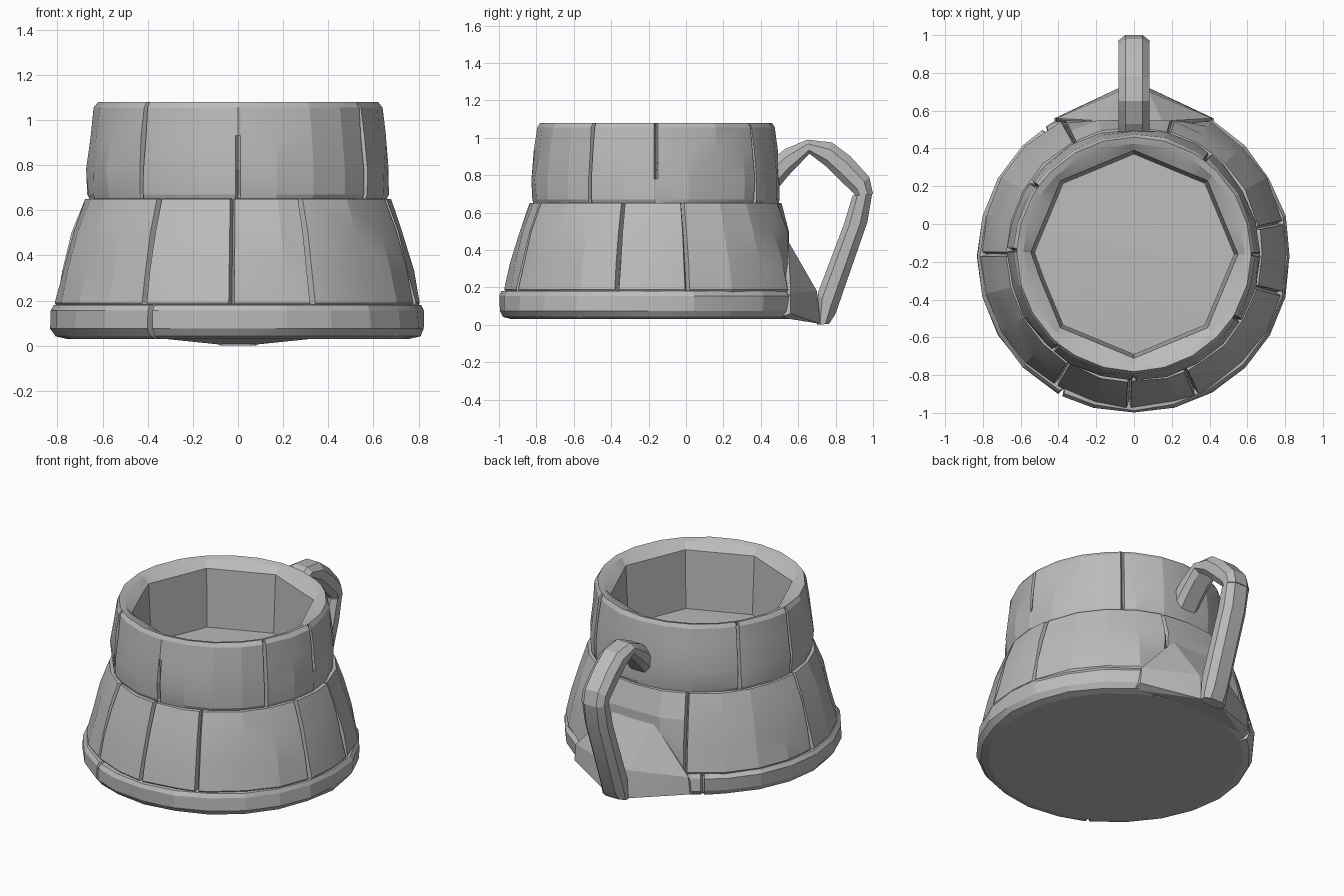
import bpy, bmesh, math, random
from mathutils import Vector

random.seed(4)
if "Cube" in bpy.data.objects:
    bpy.data.objects.remove(bpy.data.objects["Cube"])

stone = bpy.data.materials.new("stone grey")
stone.use_nodes = True
GREY = (0.5, 0.5, 0.5, 1)
stone.diffuse_color = GREY
stone.node_tree.nodes["Principled BSDF"].inputs["Base Color"].default_value = GREY


def finish(bm, name, smooth=14):
    bmesh.ops.recalc_face_normals(bm, faces=bm.faces)
    mesh = bpy.data.meshes.new(name)
    bm.to_mesh(mesh)
    bm.free()
    mesh.materials.append(stone)
    obj = bpy.data.objects.new(name, mesh)
    bpy.context.collection.objects.link(obj)
    bpy.ops.object.select_all(action="DESELECT")
    obj.select_set(True)
    bpy.context.view_layer.objects.active = obj
    bpy.ops.object.shade_smooth_by_angle(angle=math.radians(smooth))
    return obj


def octagon(radius, angle):
    """Radius of an eight-sided hole at an angle, corners on the axes."""
    off = (angle + 22.5) % 45 - 22.5
    return radius * math.cos(math.radians(22.5)) / math.cos(math.radians(22.5 - abs(off)))


def stone_ring(name, profile, seams, centre_y, back, closed, steps=24):
    """Sweep (radius, z, kind) points round z; each seam (angle, low, high) is a notch.
    Kinds: 'out' is weathered and notched, 'rim' is plain, 'oct' is eight-sided."""
    notch = 0.9
    angles = [i * 360 / steps for i in range(steps)]
    angles = [a for a in angles
              if all(abs((a - s[0] + 180) % 360 - 180) > 3 for s in seams)]
    for s in seams:
        angles += [(s[0] + d) % 360 for d in (-notch, 0, notch)]
    bm = bmesh.new()
    rings = []
    for a in sorted(angles):
        cuts = [s for s in seams if abs((a - s[0] + 180) % 360 - 180) < 0.1]
        ring = []
        for r, z, kind in profile:
            if kind == "oct":
                r = octagon(r, a)
            if kind == "out":
                r += random.uniform(-0.007, 0.004)
                if cuts and cuts[0][1] <= z <= cuts[0][2]:
                    r -= 0.04
            t = math.radians(a)
            y = min(centre_y + r * math.sin(t), back)
            ring.append(bm.verts.new((r * math.cos(t), y, z)))
        rings.append(ring)
    count = len(profile)
    for i, ring in enumerate(rings):
        nxt = rings[(i + 1) % len(rings)]
        for j in range(count if closed else count - 1):
            k = (j + 1) % count
            bm.faces.new((ring[j], nxt[j], nxt[k], ring[k]))
    if not closed:
        bm.faces.new([r[0] for r in rings])
        bm.faces.new([r[-1] for r in rings])
    return finish(bm, name)


def full(*angles):
    return [(a, 0, 2) for a in angles]


# Upper ring of stones with an eight-sided hollow
stone_ring("upper_ring",
           [(0.655, 0.645, "rim"), (0.666, 0.67, "out"), (0.67, 0.78, "out"),
            (0.652, 0.93, "out"), (0.637, 1.055, "out"), (0.62, 1.08, "rim"),
            (0.585, 1.07, "rim"), (0.55, 1.03, "oct"), (0.53, 0.645, "oct")],
           full(-130, -32, 53, 145, 178) + [(-90, 0, 0.8), (0, 0.9, 2)],
           -0.16, 0.5, True)

# Flared middle of stones, its top is the cup floor
stone_ring("middle_ring",
           [(0.64, 0.652, "rim"), (0.678, 0.65, "out"), (0.735, 0.5, "out"),
            (0.778, 0.33, "out"), (0.81, 0.19, "out"), (0.79, 0.16, "rim")],
           full(-121, -92, -66, -15, 12, 74, 118, 180), -0.16, 0.55, False)

# Bottom hoop and underside
stone_ring("base_ring",
           [(0.77, 0.185, "rim"), (0.812, 0.18, "out"), (0.829, 0.155, "out"),
            (0.829, 0.075, "out"), (0.805, 0.042, "out"), (0.76, 0.03, "rim")],
           full(-118, 68, 125), -0.172, 0.565, False)

# Sloping foot stone that carries the handle
bm = bmesh.new()
for side in (-1, 1):
    for x, y, z in ((0.42, 0.5, 0.04), (0.42, 0.56, 0.06), (0.41, 0.56, 0.17),
                    (0.08, 0.72, 0.005), (0.08, 0.7, 0.18), (0.15, 0.545, 0.45),
                    (0.15, 0.5, 0.42)):
        bm.verts.new((side * x, y, z))
bmesh.ops.convex_hull(bm, input=bm.verts)
finish(bm, "handle_foot")


def bar(name, stations, half=0.083):
    """Loft a chamfered bar through (outer y, outer z, inner y, inner z) stations."""
    bm = bmesh.new()
    rings = []
    for oy, oz, iy, iz in stations:
        outer, inner = Vector((0, oy, oz)), Vector((0, iy, iz))
        ring = []
        for x, f in ((-0.55, 0), (0.55, 0), (1, 0.3), (1, 0.75),
                     (0.6, 1), (-0.6, 1), (-1, 0.75), (-1, 0.3)):
            p = outer.lerp(inner, f)
            p.x = x * half
            ring.append(bm.verts.new(p))
        rings.append(ring)
    for a, b in zip(rings, rings[1:]):
        for j in range(8):
            k = (j + 1) % 8
            bm.faces.new((a[j], a[k], b[k], b[j]))
    bm.faces.new(rings[0])
    bm.faces.new(rings[-1])
    finish(bm, name)


# Handle: curved top stone and straight lower stone
bar("handle_arch", [(0.48, 0.9, 0.5, 0.74), (0.53, 0.94, 0.55, 0.8),
                    (0.65, 0.99, 0.66, 0.915), (0.78, 0.975, 0.745, 0.85),
                    (0.88, 0.9, 0.81, 0.785), (0.98, 0.79, 0.89, 0.71),
                    (1.0, 0.7, 0.905, 0.69)])
bar("handle_post", [(0.995, 0.7, 0.89, 0.69), (0.97, 0.55, 0.845, 0.54),
                    (0.8, 0.06, 0.705, 0.17), (0.765, 0.005, 0.7, 0.0)])
